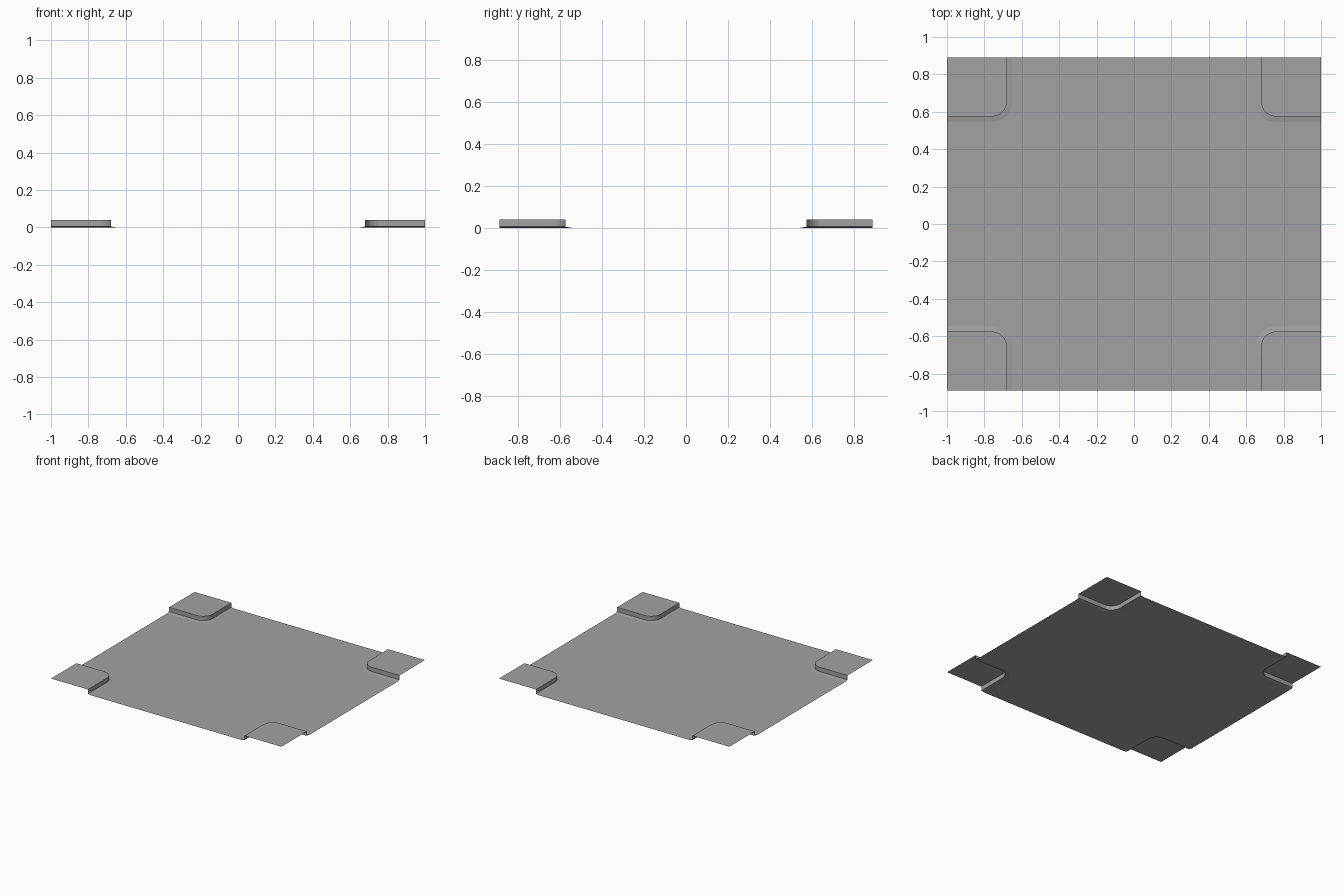
import bpy, bmesh
from math import sin, cos, pi

if "Cube" in bpy.data.objects:
    bpy.data.objects.remove(bpy.data.objects["Cube"])

HX, HY = 1.0, 0.89       # half size of the sheet
PX, PY = 0.68, 0.575     # inner edges of the raised corner
R, H, N = 0.08, 0.039, 12

bm = bmesh.new()


def ring(off, z):
    """Plan outline of the corner step, offset outwards, at height z."""
    pts = [(HX, PY - off)]
    for i in range(N + 1):
        a = 1.5 * pi - i * pi / 2 / N
        pts.append((PX + R + (R + off) * cos(a), PY + R + (R + off) * sin(a)))
    pts.append((PX - off, HY))
    return [bm.verts.new((x, y, z)) for x, y in pts]


# Step wall with a small flared foot
profile = [(0.03, 0), (0, 0.005), (0, H)]
rings = [ring(o, z) for o, z in profile]
for lo, hi in zip(rings, rings[1:]):
    for i in range(len(lo) - 1):
        bm.faces.new((lo[i], hi[i], hi[i + 1], lo[i + 1]))

# Raised corner top
bm.faces.new([bm.verts.new((HX, HY, H))] + rings[-1][::-1])

# Floor quarter, split in two around the corner
base = rings[0]
o, ex, ey = (bm.verts.new(p) for p in ((0, 0, 0), (HX, 0, 0), (0, HY, 0)))
mid = 1 + N // 2
bm.faces.new([o, ex] + base[:mid + 1])
bm.faces.new([o] + base[mid:] + [ey])

bmesh.ops.recalc_face_normals(bm, faces=bm.faces)
bm.normal_update()
if sum(f.normal.z * f.calc_area() for f in bm.faces) < 0:
    bmesh.ops.reverse_faces(bm, faces=bm.faces)

mesh = bpy.data.meshes.new("corner_step_sheet")
bm.to_mesh(mesh)
bm.free()
sheet = bpy.data.objects.new("corner_step_sheet", mesh)
bpy.context.collection.objects.link(sheet)

# Dark grey surface
mat = bpy.data.materials.new("dark_grey")
mat.diffuse_color = (0.36, 0.36, 0.36, 1)
mat.use_nodes = True
mat.node_tree.nodes["Principled BSDF"].inputs["Base Color"].default_value = mat.diffuse_color
mesh.materials.append(mat)

# Mirror the quarter to all four corners
mod = sheet.modifiers.new("mirror", 'MIRROR')
mod.use_axis = (True, True, False)

bpy.context.view_layer.objects.active = sheet
sheet.select_set(True)
bpy.ops.object.modifier_apply(modifier="mirror")
bpy.ops.object.shade_smooth_by_angle()

# Level faces stay flat shaded
for p in sheet.data.polygons:
    if abs(p.normal.z) > 0.999:
        p.use_smooth = False
